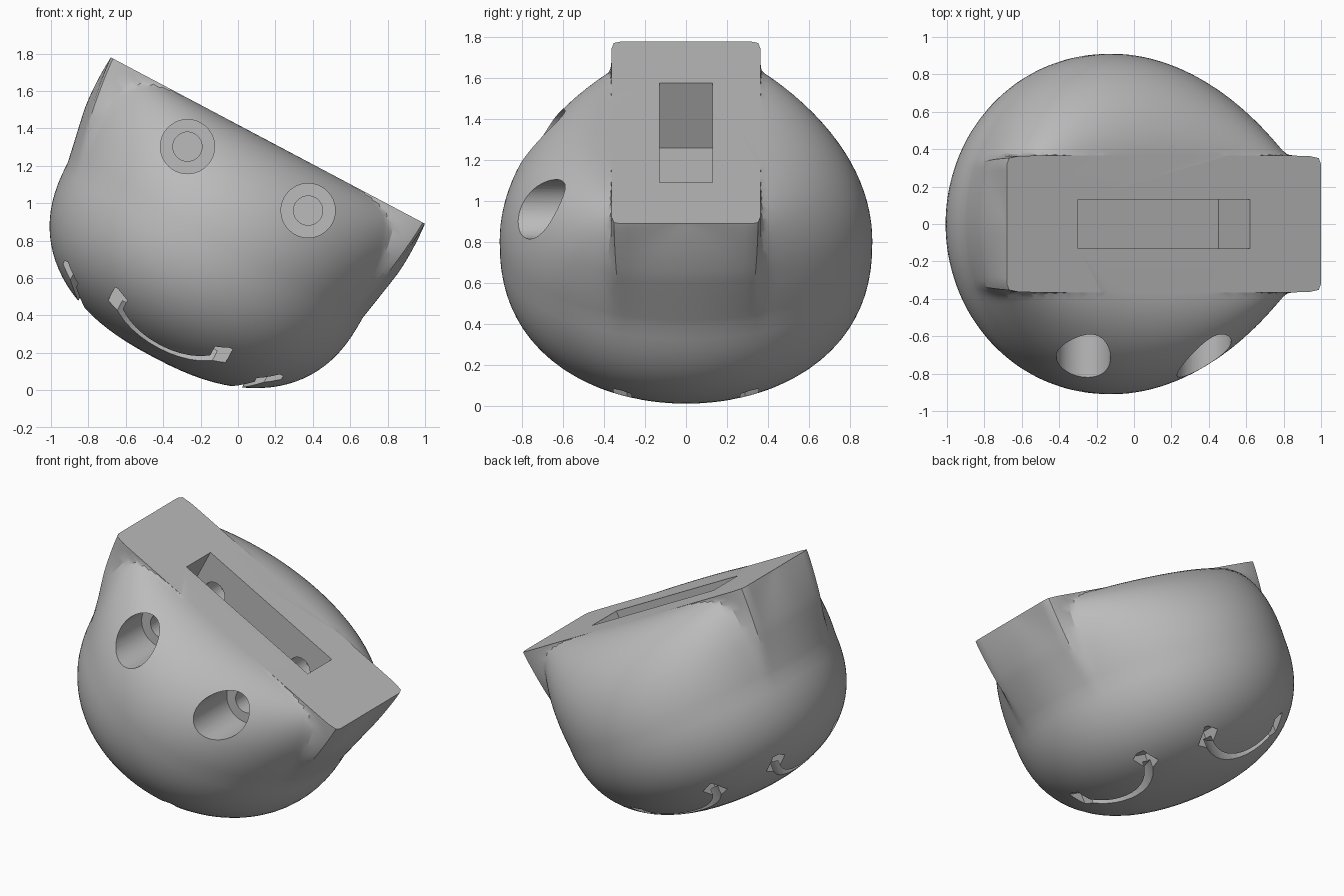
import bpy, bmesh, math
from mathutils import Matrix, Vector

cube = bpy.data.objects.get("Cube")
if cube:
    bpy.data.objects.remove(cube)

# Tilted frame: local x runs down the flat top, local z is its normal
TILT = Matrix.Translation((0.16, 0, 1.335)) @ Matrix.Rotation(math.radians(27.9), 4, 'Y')
HALF_LEN, HALF_WID = 0.95, 0.365
BELLY, BELLY_LEN, BELLY_WID = 0.6, 0.89, 0.91
DOME, ROUND = 0.71, 2.4
SEGS = 192

grey = bpy.data.materials.new("plain_grey")
grey.use_nodes = True
colour = (0.5, 0.5, 0.5, 1)
grey.diffuse_color = colour
grey.node_tree.nodes["Principled BSDF"].inputs["Base Color"].default_value = colour


def make_object(name, bm, matrix):
    bmesh.ops.recalc_face_normals(bm, faces=bm.faces)
    mesh = bpy.data.meshes.new(name)
    bm.to_mesh(mesh)
    bm.free()
    mesh.transform(matrix)
    mesh.materials.append(grey)
    obj = bpy.data.objects.new(name, mesh)
    bpy.context.collection.objects.link(obj)
    return obj


def oval_radius(angle, a, b, power):
    c, s = abs(math.cos(angle)) / a, abs(math.sin(angle)) / b
    return (c ** power + s ** power) ** (-1 / power)


def section(bm, depth, a, b):
    """Oval ring with the corners of the top block fading out with depth."""
    f = min(depth / 0.7, 1)
    fade = 1 - f * f * (3 - 2 * f)
    ring = []
    for i in range(SEGS):
        ang = math.tau * i / SEGS
        r = oval_radius(ang, a, b, 2)
        extra = oval_radius(ang, a, HALF_WID, 30) - r
        soft = min(depth, 0.3) * 0.2
        r += fade * 0.5 * (extra + math.sqrt(extra * extra + soft * soft))
        ring.append(bm.verts.new((r * math.cos(ang), r * math.sin(ang), -depth)))
    return ring


def bridge(bm, one, two):
    n = len(one)
    for i in range(n):
        j = (i + 1) % n
        bm.faces.new((one[i], one[j], two[j], two[i]))


# Body: a rectangular top lofted into a round belly and a flattened dome
bm = bmesh.new()
rings = []
steps = 24
for k in range(steps + 1):
    a = math.pi / 2 * k / steps
    depth = BELLY * (1 - math.cos(a))
    length = HALF_LEN + (BELLY_LEN - HALF_LEN) * (depth / BELLY) ** 1.5
    rings.append(section(bm, depth, length, HALF_WID + (BELLY_WID - HALF_WID) * math.sin(a)))
for k in range(1, steps):
    a = math.pi / 2 * k / steps
    size = math.cos(a) ** (2 / ROUND)
    rings.append(section(bm, BELLY + DOME * math.sin(a) ** (2 / ROUND),
                         BELLY_LEN * size, BELLY_WID * size))
for one, two in zip(rings, rings[1:]):
    bridge(bm, one, two)
bm.faces.new(rings[0])
pole = bm.verts.new((0, 0, -BELLY - DOME))
for i in range(SEGS):
    bm.faces.new((rings[-1][i], rings[-1][(i + 1) % SEGS], pole))
body = make_object("body", bm, TILT)


def add_box(bm, size, matrix):
    bmesh.ops.create_cube(bm, size=1, matrix=matrix @ Matrix.Diagonal((*size, 1)))


def cut(name, bm, matrix):
    cutter = make_object(name, bm, matrix)
    cutter.hide_render = True
    mod = body.modifiers.new(name, 'BOOLEAN')
    mod.operation = 'DIFFERENCE'
    mod.solver = 'EXACT'
    mod.object = cutter
    bpy.context.view_layer.objects.active = body
    bpy.ops.object.modifier_apply(modifier=name)
    bpy.data.objects.remove(cutter)


# Long slot in the flat top
bm = bmesh.new()
add_box(bm, (1.04, 0.26, 0.72), Matrix.Identity(4))
cut("top_slot", bm, TILT)

# Two stepped screw holes from the front, crossing the slot
for name, radius, near, far in (("counterbores", 0.145, -1.1, -0.45),
                                ("screw_holes", 0.078, -0.6, 0.3)):
    bm = bmesh.new()
    for side in (-1, 1):
        place = Matrix.Translation((side * 0.365, (near + far) / 2, -0.23))
        bmesh.ops.create_cone(bm, cap_ends=True, segments=48, radius1=radius, radius2=radius,
                              depth=far - near, matrix=place @ Matrix.Rotation(math.pi / 2, 4, 'X'))
    cut(name, bm, TILT)

# Four curved grooves in the underside, bowed towards its centre
BOW, CENTRE, SPREAD = 0.46, 0.93, math.radians(42)
bm = bmesh.new()
for q in range(4):
    turn = Matrix.Rotation(q * math.pi / 2, 4, 'Z')
    loops = []
    for k in range(13):
        a = math.pi + SPREAD * (k / 6 - 1)
        loops.append([bm.verts.new(turn @ Vector((CENTRE + r * math.cos(a), r * math.sin(a), z)))
                      for r, z in ((BOW - 0.025, -1.12), (BOW + 0.025, -1.12),
                                   (BOW + 0.025, -1.5), (BOW - 0.025, -1.5))])
    for one, two in zip(loops, loops[1:]):
        bridge(bm, one, two)
    bm.faces.new(loops[0])
    bm.faces.new(loops[-1])
cut("curved_grooves", bm, TILT)

# Square notches at the groove ends
bm = bmesh.new()
for q in range(4):
    for side in (-1, 1):
        turn = Matrix.Rotation(q * math.pi / 2, 4, 'Z')
        add_box(bm, (0.12, 0.09, 0.45), turn @ Matrix.Translation((0.6, side * 0.31, -1.3)))
cut("end_notches", bm, TILT)

bpy.ops.object.select_all(action='DESELECT')
body.select_set(True)
bpy.context.view_layer.objects.active = body
bpy.ops.object.shade_smooth_by_angle(angle=math.radians(25))
